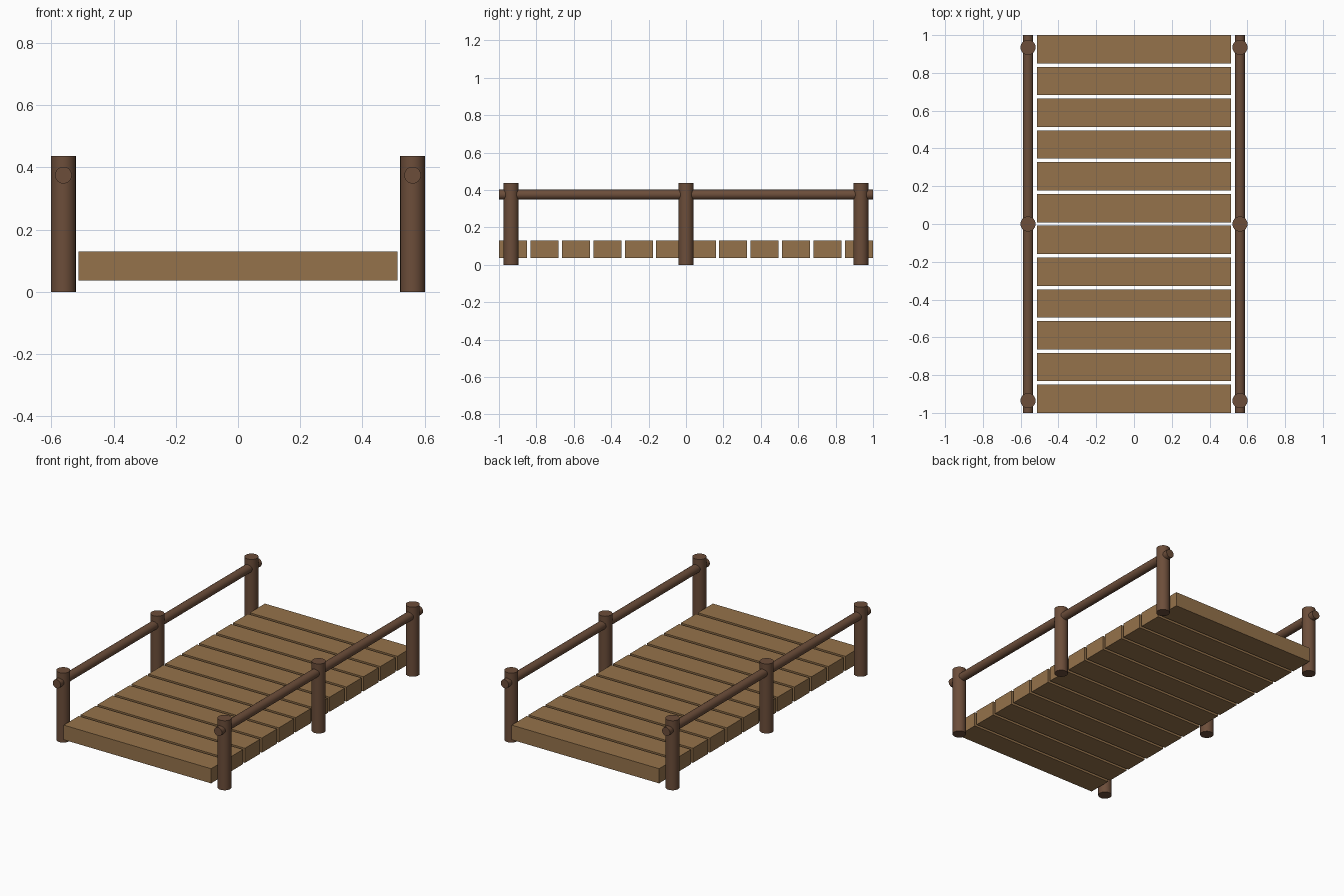
import bpy, math

if "Cube" in bpy.data.objects:
    bpy.data.objects.remove(bpy.data.objects["Cube"])

def material(name, rgb):
    m = bpy.data.materials.new(name)
    m.diffuse_color = (*rgb, 1)
    m.use_nodes = True
    m.node_tree.nodes["Principled BSDF"].inputs["Base Color"].default_value = m.diffuse_color
    return m

PLANK_WOOD = material("plank_wood", (0.30, 0.17, 0.07))
POST_WOOD = material("post_wood", (0.15, 0.075, 0.042))

def box(name, loc, size, mat):
    bpy.ops.mesh.primitive_cube_add(size=1, location=loc)
    o = bpy.context.object
    o.name = name
    o.scale = size
    bpy.ops.object.transform_apply(location=False, rotation=False, scale=True)
    o.data.materials.append(mat)

def log(name, loc, radius, length, mat, rot=(0, 0, 0)):
    bpy.ops.mesh.primitive_cylinder_add(vertices=24, radius=radius, depth=length,
                                        location=loc, rotation=rot)
    o = bpy.context.object
    o.name = name
    o.data.materials.append(mat)
    bpy.ops.object.shade_smooth_by_angle(angle=math.radians(40))

# Deck: twelve planks with narrow gaps
COUNT, WIDTH = 12, 0.15
pitch = (2 - WIDTH) / (COUNT - 1)
for i in range(COUNT):
    y = -1 + WIDTH / 2 + i * pitch
    box(f"deck_plank_{i + 1}", (0, y, 0.083), (1.026, WIDTH, 0.092), PLANK_WOOD)

# Posts and handrail on each side
POST_H = 0.437
for side, x in (("left", -0.561), ("right", 0.561)):
    for where, y in (("front", -0.935), ("middle", 0), ("back", 0.935)):
        log(f"{side}_{where}_post", (x, y, POST_H / 2), 0.04, POST_H, POST_WOOD)
    log(f"{side}_handrail", (x, 0, 0.375), 0.027, 2, POST_WOOD, (math.pi / 2, 0, 0))
